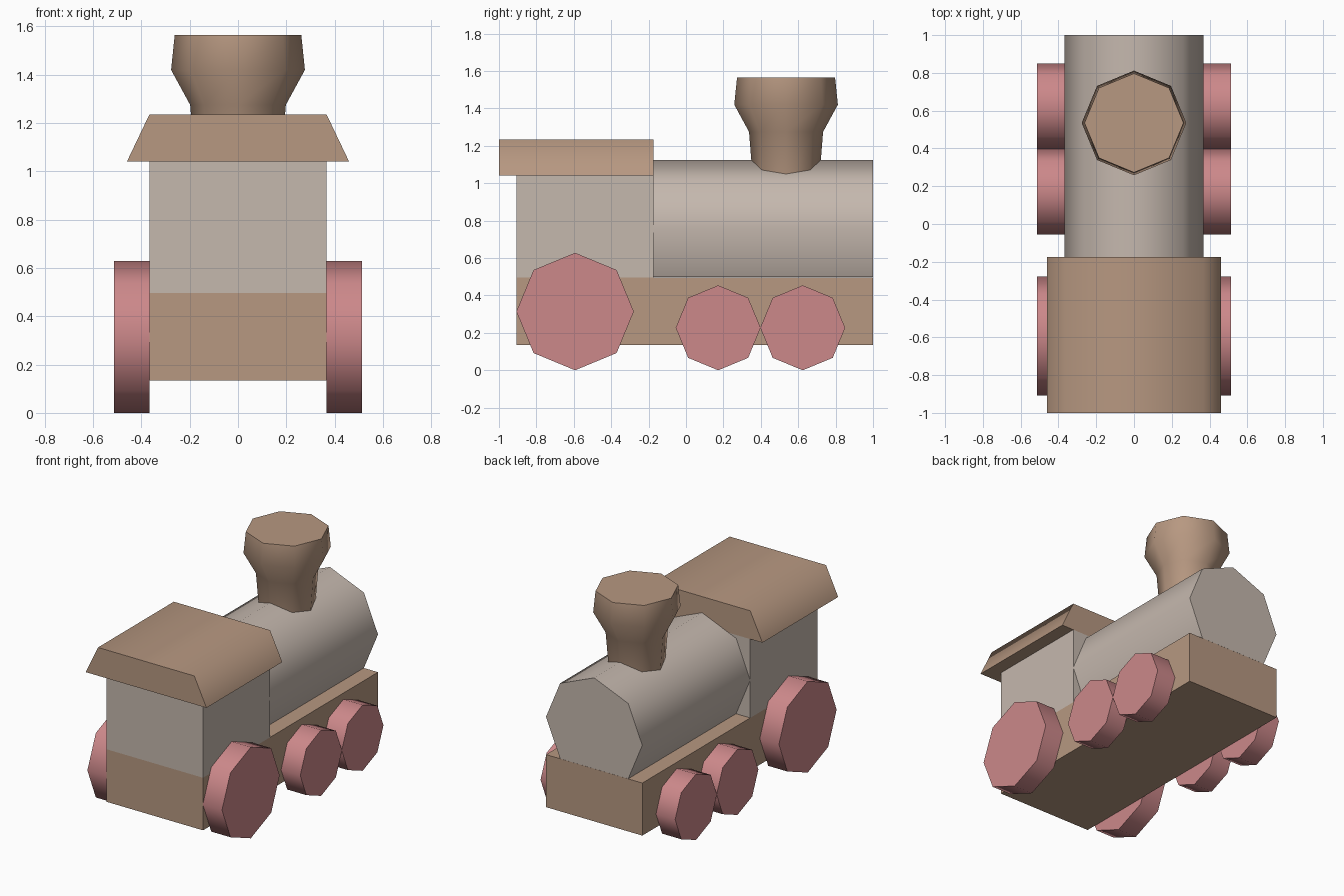
import bpy, bmesh, math
from mathutils import Vector

if "Cube" in bpy.data.objects:
    bpy.data.objects.remove(bpy.data.objects["Cube"], do_unlink=True)


def material(name, rgb):
    # 8-bit display colour converted to linear values
    lin = [((c / 255 + 0.055) / 1.055) ** 2.4 for c in rgb] + [1]
    mat = bpy.data.materials.new(name)
    mat.use_nodes = True
    mat.diffuse_color = lin
    bsdf = next(n for n in mat.node_tree.nodes if n.type == 'BSDF_PRINCIPLED')
    bsdf.inputs["Base Color"].default_value = lin
    return mat


brown = material("warm_brown", (183, 152, 129))
grey = material("warm_grey", (197, 184, 174))
pink = material("dusty_pink", (204, 136, 138))


def loft(name, rings, mat):
    """Solid skinned through matching rings of points, capped at both ends."""
    bm = bmesh.new()
    loops = [[bm.verts.new(p) for p in ring] for ring in rings]
    for low, high in zip(loops, loops[1:]):
        for i in range(len(low)):
            j = (i + 1) % len(low)
            bm.faces.new((low[i], low[j], high[j], high[i]))
    bm.faces.new(loops[0])
    bm.faces.new(loops[-1])
    bmesh.ops.recalc_face_normals(bm, faces=bm.faces)
    mesh = bpy.data.meshes.new(name)
    bm.to_mesh(mesh)
    bm.free()
    mesh.materials.append(mat)
    obj = bpy.data.objects.new(name, mesh)
    bpy.context.collection.objects.link(obj)
    bpy.ops.object.select_all(action='DESELECT')
    obj.select_set(True)
    bpy.context.view_layer.objects.active = obj
    bpy.ops.object.shade_smooth_by_angle(angle=math.radians(66))
    return obj


def along_y(name, profile, y0, y1, mat):
    return loft(name, [[(x, y, z) for x, z in profile] for y in (y0, y1)], mat)


def octagon(r, u=0, v=0):
    # Starts at the bottom corner
    return [(u + r * math.sin(k * math.pi / 4), v - r * math.cos(k * math.pi / 4))
            for k in range(8)]


def rectangle(half, z0, z1):
    return [(-half, z0), (half, z0), (half, z1), (-half, z1)]


HALF = 0.367
DECK = 0.497
CAB_BACK = -0.175
EAVES = 1.04

# Body
along_y("chassis", rectangle(HALF, 0.135, DECK), -0.905, 1, brown)
along_y("cab", rectangle(HALF, DECK, EAVES), -0.905, CAB_BACK, grey)
along_y("cab_roof", [(-0.46, EAVES), (0.46, EAVES), (HALF, 1.235), (-HALF, 1.235)],
        -1, CAB_BACK, brown)

# Boiler: octagon whose lowest corner is cut off by the deck
along_y("boiler", octagon(HALF, 0, 0.757)[1:], CAB_BACK, 1, grey)

# Chimney: flared octagonal stack
stack = [(0.172, 0.95), (0.198, 1.275), (0.277, 1.42), (0.262, 1.565)]
loft("chimney", [[(x, y, z) for x, y in octagon(r, 0, 0.535)] for r, z in stack], brown)

# Wheels, resting on the ground
for label, y, r in (("cab_wheel", -0.593, 0.314),
                    ("middle_wheel", 0.172, 0.227),
                    ("boiler_wheel", 0.624, 0.227)):
    for side, s in (("left", 1), ("right", -1)):
        loft(f"{label}_{side}",
             [[(s * x, a, b) for a, b in octagon(r, y, r)] for x in (HALF, 0.513)], pink)
